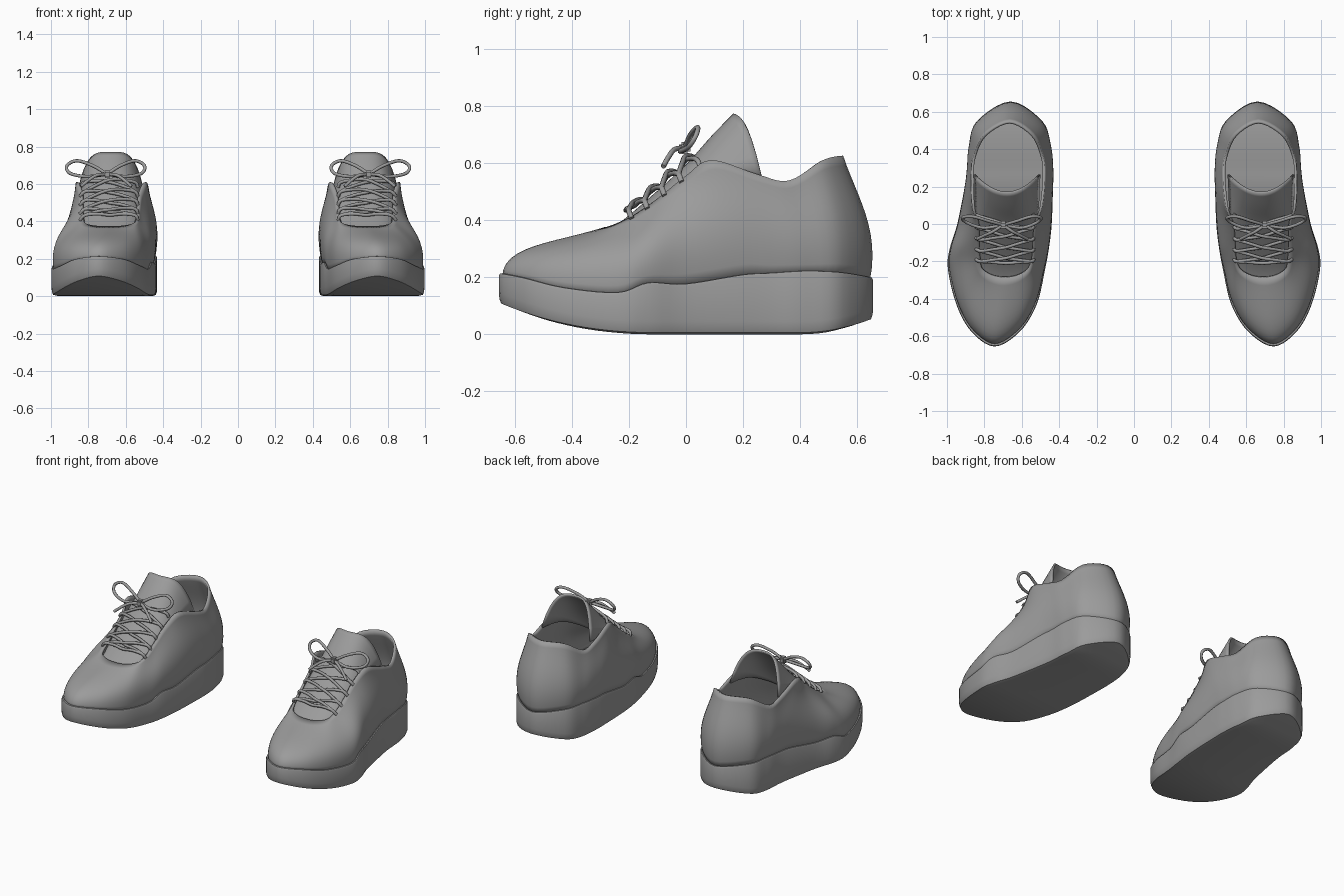
import bpy
import bmesh
import math
from mathutils import Vector

if "Cube" in bpy.data.objects:
    bpy.data.objects.remove(bpy.data.objects["Cube"])

grey = bpy.data.materials.new("plain grey")
grey.use_nodes = True
grey.diffuse_color = (0.33, 0.33, 0.33, 1)
grey.node_tree.nodes["Principled BSDF"].inputs["Base Color"].default_value = (0.33, 0.33, 0.33, 1)

# Stations from toe to heel:
# sole y, inner x, outer x, sole top z, rim y, rim inner x, rim outer x, rim z
STATIONS = [
    (-.655, .745, .745, .215, -.285, .69, .69, .375),
    (-.575, .61, .87, .2, -.275, .62, .76, .377),
    (-.43, .52, .95, .165, -.24, .56, .815, .39),
    (-.24, .475, .995, .148, -.18, .535, .83, .42),
    (-.13, .455, .985, .182, -.1, .53, .835, .475),
    (0, .44, .945, .178, 0, .52, .84, .555),
    (.2, .433, .905, .21, .09, .49, .865, .61),
    (.3, .433, .89, .216, .25, .475, .87, .56),
    (.42, .445, .88, .223, .36, .485, .86, .538),
    (.55, .49, .84, .218, .48, .54, .8, .61),
    (.655, .66, .66, .2, .55, .665, .665, .625),
]
SUB = 5


def catmull(a, b, c, d, t):
    """Smooth curve from b to c."""
    return (b * 2 + (c - a) * t + (a * 2 - b * 5 + c * 4 - d) * t * t
            + (b * 3 - a - c * 3 + d) * t ** 3) * 0.5


def smooth_path(points, steps, closed=False):
    pts = [Vector(p) for p in points]
    n = len(pts)
    if not closed:
        pts = [pts[0] * 2 - pts[1]] + pts + [pts[-1] * 2 - pts[-2]]
        out = [catmull(*pts[i:i + 4], k / steps) for i in range(n - 1) for k in range(steps)]
        return out + [pts[-2]]
    return [catmull(pts[i - 1], pts[i], pts[(i + 1) % n], pts[(i + 2) % n], k / steps)
            for i in range(n) for k in range(steps)]


def add_pair(name, data):
    """Place a part on the left shoe and its mirror on the right shoe."""
    data.materials.append(grey)
    left = bpy.data.objects.new("left_" + name, data)
    bpy.context.collection.objects.link(left)
    if isinstance(data, bpy.types.Mesh):
        bpy.ops.object.select_all(action='DESELECT')
        left.select_set(True)
        bpy.context.view_layer.objects.active = left
        bpy.ops.object.shade_smooth_by_angle(angle=math.radians(45))
    right = bpy.data.objects.new("right_" + name, data)
    bpy.context.collection.objects.link(right)
    right.scale.x = -1
    return left, right


def loft(name, rows, closed=True, caps=(), recalc=False):
    """Skin a list of point rows; caps lists the rows to fill across."""
    bm = bmesh.new()
    grid = [[bm.verts.new(p) for p in row] for row in rows]
    n = len(rows[0])
    for low, high in zip(grid, grid[1:]):
        for i in range(n if closed else n - 1):
            k = (i + 1) % n
            bm.faces.new((low[i], low[k], high[k], high[i]))
    for c in caps:
        for i in range(n // 2):
            corners = [grid[c][j % n] for j in (i, i + 1, n - 1 - i, n - i)]
            bm.faces.new(list(dict.fromkeys(corners)))
    if recalc:
        bmesh.ops.recalc_face_normals(bm, faces=bm.faces)
    mesh = bpy.data.meshes.new(name)
    bm.to_mesh(mesh)
    bm.free()
    return add_pair(name, mesh)


def thicken(pair, amount, offset):
    for ob in pair:
        mod = ob.modifiers.new("thickness", 'SOLIDIFY')
        mod.thickness = amount
        mod.offset = offset


def tube(name, paths, radius):
    data = bpy.data.curves.new(name, 'CURVE')
    data.dimensions = '3D'
    data.bevel_depth = radius
    data.bevel_resolution = 2
    data.use_fill_caps = True
    for path in paths:
        spline = data.splines.new('POLY')
        spline.points.add(len(path) - 1)
        for point, co in zip(spline.points, path):
            point.co = (*co, 1)
    add_pair(name, data)


# Outline ring: toe, outer side, heel, inner side
outer = [(s[2], s[0], s[3], s[6], s[4], s[7]) for s in STATIONS]
inner = [(s[1], s[0], s[3], s[5], s[4], s[7]) for s in STATIONS[1:-1]]
ring = smooth_path(outer + inner[::-1], SUB, closed=True)
N = len(ring)
base = [Vector(r[:3]) for r in ring]
rim = [Vector(r[3:]) for r in ring]
outward = []
for i in range(N):
    t = base[(i + 1) % N] - base[i - 1]
    outward.append(Vector((t.y, -t.x, 0)).normalized())


def sole_bottom(y):
    """Ground line with toe spring and a lifted heel edge."""
    return (.1 * (max(0, -.1 - y) / .55) ** 2.2
            + .045 * (max(0, y - .4) / .25) ** 2)


def inset_row(inset, lift, from_top):
    return [Vector((p.x, p.y, lift + (p.z if from_top else sole_bottom(p.y)))) - o * inset
            for p, o in zip(base, outward)]


# Platform sole
loft("sole", [inset_row(.03, 0, False), inset_row(.008, .006, False),
              inset_row(.002, .022, False), inset_row(0, .045, False),
              inset_row(0, -.012, True), inset_row(.004, -.002, True),
              inset_row(.03, 0, True)], caps=(0, -1), recalc=True)

# Insole
loft("insole", [inset_row(.028, -.005, True), inset_row(.028, .012, True)], caps=(-1,))

# Upper: each column bends from the sole edge to the rim
columns = []
for i in range(N):
    u = min(i, N - i) / (N / 2)
    p0 = base[i] - outward[i] * .012 - Vector((0, 0, .015))
    p3 = rim[i]
    h = p3.z - p0.z
    p1 = p0 + outward[i] * .038 * min(1, 2.5 * u) + Vector((0, 0, h * (.64 - .22 * u)))
    p2 = p3 + (p0 - p3) * .5
    p2.z = p3.z - h * .32
    column = []
    for k in range(13):
        t = k / 12
        s = 1 - t
        column.append(p0 * s ** 3 + p1 * 3 * s * s * t + p2 * 3 * s * t * t + p3 * t ** 3)
    columns.append(column)
thicken(loft("upper", list(zip(*columns))), .014, -1)

# Tongue: arched rows of centre y, centre z, half width, side drop, side sweep
TONGUE = [(-.34, .325, .12, .01, .01), (-.24, .385, .14, .02, .02),
          (-.12, .485, .155, .04, .03), (0, .595, .17, .08, .05),
          (.09, .695, .175, .15, .08), (.165, .772, .18, .22, .1)]
tongue_path = smooth_path(TONGUE, 4)
rows = []
for y, z, w, drop, sweep in tongue_path:
    rows.append([(.68 + w * u, y + sweep * u * u, z - drop * u ** 4)
                 for u in (k / 10 - 1 for k in range(21))])
thicken(loft("tongue", rows, closed=False), .012, -1)


def tongue_height(y):
    return min(tongue_path, key=lambda r: abs(r[0] - y))[1]


# Criss-cross laces between paired eyelets (y, z)
EYELETS = [(-.2, .418), (-.145, .452), (-.085, .498), (-.025, .545), (.04, .595)]


def lace(a, b, lift):
    """Lace from the inner eyelet a over the tongue to the outer eyelet b."""
    y = (a[0] + b[0]) / 2 - .01
    z = max(tongue_height(y), (a[1] + b[1]) / 2) + lift
    return smooth_path([(.535, a[0] + .01, a[1] - .012), (.55, a[0], a[1] + .014),
                        (.62, (a[0] + y) / 2, (a[1] + z) / 2 + .014), (.685, y, z),
                        (.75, (b[0] + y) / 2, (b[1] + z) / 2 + .014),
                        (.82, b[0], b[1] + .014), (.845, b[0] + .01, b[1] - .012)], 4)


laces = [lace(EYELETS[0], EYELETS[0], .016)]
for low, high in zip(EYELETS, EYELETS[1:]):
    laces += [lace(low, high, .014), lace(high, low, .028)]
tube("laces", laces, .009)

# Bow loops and loose ends
knot = Vector((.7, -.005, .652))
bow = []
for side, reach in ((-1, .2), (1, .215)):
    loop = [(0, 0, 0), (.35, .02, .045), (.75, .045, .072), (1, .04, .045),
            (.92, .015, .005), (.5, -.015, -.012), (0, 0, 0)]
    tail = [(0, 0, 0), (.25, -.035, -.005), (.45, -.055, -.03), (.65, -.075, -.065)]
    for shape in (loop, tail):
        bow.append(smooth_path([knot + Vector((side * reach * x, y, z)) for x, y, z in shape], 6))
tube("bow", bow, .009)

# Knot
bm = bmesh.new()
bmesh.ops.create_cube(bm, size=1)
bmesh.ops.scale(bm, vec=(.042, .04, .042), verts=bm.verts)
bmesh.ops.bevel(bm, geom=bm.edges[:], offset=.009, segments=2, affect='EDGES')
bmesh.ops.translate(bm, vec=knot, verts=bm.verts)
knot_mesh = bpy.data.meshes.new("knot")
bm.to_mesh(knot_mesh)
bm.free()
add_pair("knot", knot_mesh)
